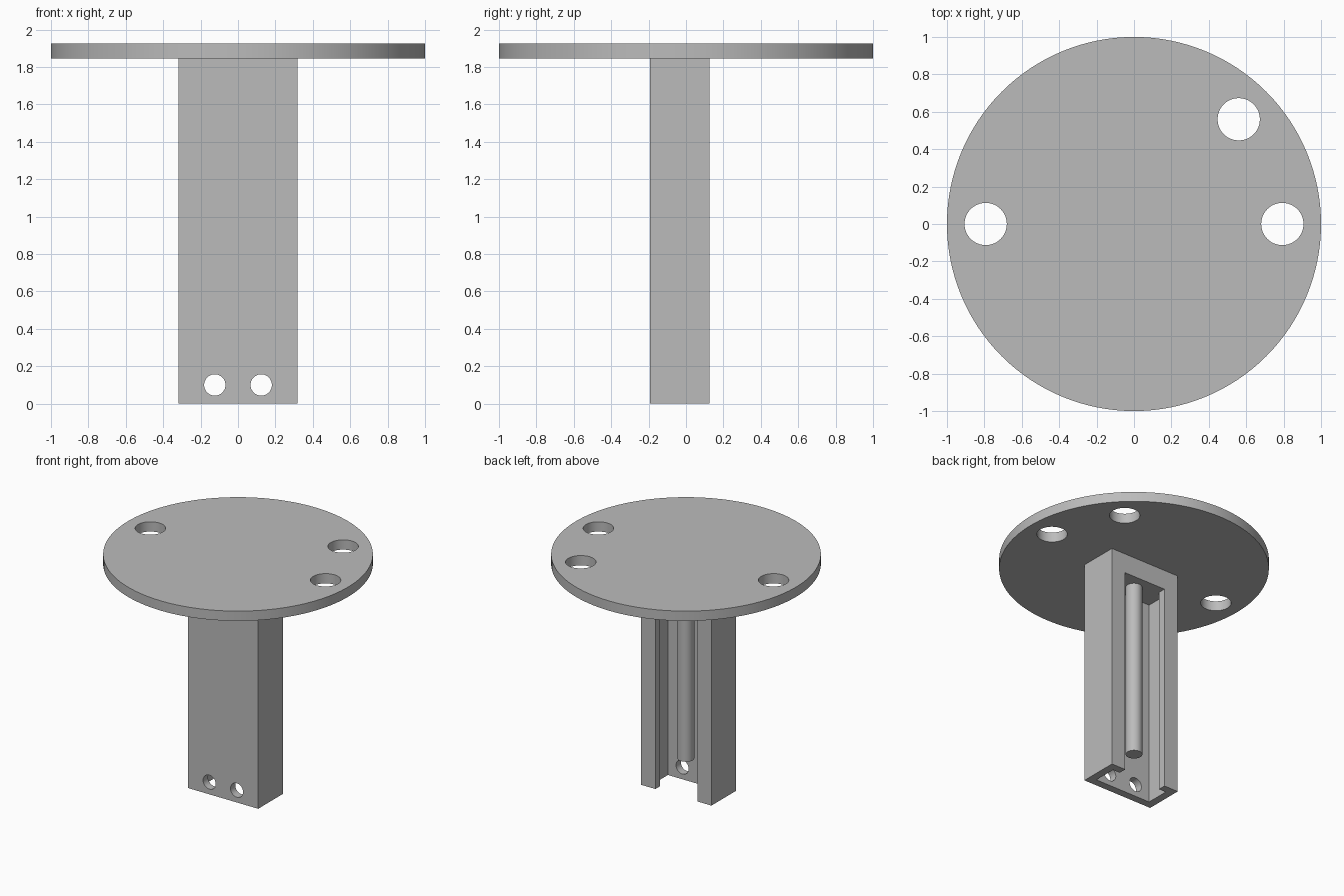
import bpy
import math

cube = bpy.data.objects.get("Cube")
if cube:
    bpy.data.objects.remove(cube, do_unlink=True)

grey = bpy.data.materials.new("plain grey")
grey.use_nodes = True
GREY = (0.5, 0.5, 0.5, 1)
grey.diffuse_color = GREY
grey.node_tree.nodes["Principled BSDF"].inputs["Base Color"].default_value = GREY


def box(name, x, y, z):
    """Box from (min, max) ranges on each axis."""
    bpy.ops.mesh.primitive_cube_add(
        size=1, location=[sum(r) / 2 for r in (x, y, z)])
    ob = bpy.context.object
    ob.name = name
    ob.scale = [r[1] - r[0] for r in (x, y, z)]
    bpy.ops.object.transform_apply(location=True, rotation=True, scale=True)
    ob.data.materials.append(grey)
    return ob


def cylinder(name, radius, depth, centre, sides=48, tilt=0):
    bpy.ops.mesh.primitive_cylinder_add(
        vertices=sides, radius=radius, depth=depth,
        location=centre, rotation=(tilt, 0, 0))
    ob = bpy.context.object
    ob.name = name
    bpy.ops.object.transform_apply(location=True, rotation=True, scale=True)
    ob.data.materials.append(grey)
    return ob


def cut(target, cutters):
    """Subtract each cutter in turn, then discard it."""
    bpy.context.view_layer.objects.active = target
    for cutter in cutters:
        mod = target.modifiers.new("cut", 'BOOLEAN')
        mod.operation = 'DIFFERENCE'
        mod.solver = 'EXACT'
        mod.object = cutter
        bpy.ops.object.modifier_apply(modifier=mod.name)
        bpy.data.objects.remove(cutter, do_unlink=True)


def smooth(ob):
    bpy.ops.object.select_all(action='DESELECT')
    ob.select_set(True)
    bpy.context.view_layer.objects.active = ob
    bpy.ops.object.shade_smooth_by_angle(angle=math.radians(30))


POST_TOP, DISC_TOP = 1.845, 1.925
CHANNEL_TOP = 1.685
ROD_BOTTOM = 0.255

# Round top plate with three through holes
disc = cylinder("top_disc", 1, DISC_TOP - POST_TOP,
                (0, 0, (POST_TOP + DISC_TOP) / 2), sides=128)
cut(disc, [cylinder("hole_cutter", 0.113, 1, (x, y, DISC_TOP))
           for x, y in ((-0.793, 0), (0.793, 0), (0.56, 0.56))])

# Hollow post: wide inner channel, narrower slot in the back, open at the base
post = box("channel_post", (-0.318, 0.318), (-0.193, 0.125), (0, POST_TOP))
cut(post, [
    box("channel_cutter", (-0.255, 0.255), (-0.13, 0.062), (-0.2, CHANNEL_TOP)),
    box("slot_cutter", (-0.19, 0.19), (-0.1, 0.3), (-0.2, CHANNEL_TOP)),
] + [cylinder("pin_hole_cutter", 0.057, 0.3, (side * 0.124, -0.2, 0.1),
              tilt=math.pi / 2) for side in (-1, 1)])

# Rod hanging inside the channel
rod = cylinder("inner_rod", 0.062, CHANNEL_TOP - ROD_BOTTOM,
               (0, 0, (CHANNEL_TOP + ROD_BOTTOM) / 2))

for part in (disc, post, rod):
    smooth(part)
